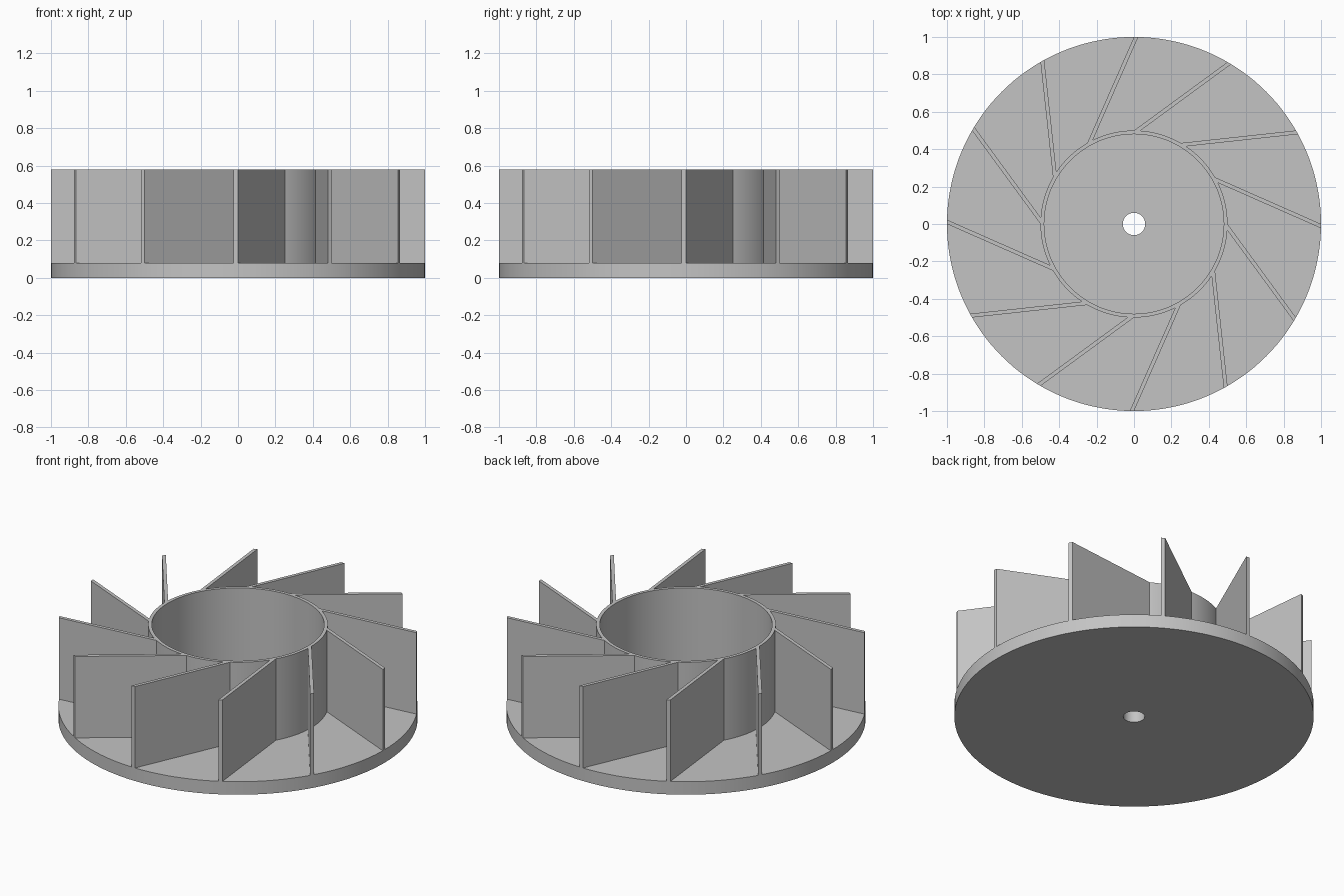
import bpy
import bmesh
from math import cos, sin, pi, sqrt, radians
from mathutils import Vector, Matrix

cube = bpy.data.objects.get("Cube")
if cube:
    bpy.data.objects.remove(cube, do_unlink=True)

BASE_TOP, TOP = 0.08, 0.58
RIM, HUB_OUT, HUB_IN, BORE = 1.0, 0.5, 0.48, 0.06
BLADES, THICK, SEGMENTS = 12, 0.021, 144

grey = bpy.data.materials.new("plain grey")
grey.use_nodes = True
colour = (0.55, 0.55, 0.55, 1)
grey.diffuse_color = colour
grey.node_tree.nodes["Principled BSDF"].inputs["Base Color"].default_value = colour


def make_object(name, bm, smooth=False):
    bmesh.ops.recalc_face_normals(bm, faces=bm.faces)
    mesh = bpy.data.meshes.new(name)
    bm.to_mesh(mesh)
    bm.free()
    mesh.materials.append(grey)
    obj = bpy.data.objects.new(name, mesh)
    bpy.context.collection.objects.link(obj)
    if smooth:
        bpy.ops.object.select_all(action='DESELECT')
        obj.select_set(True)
        bpy.context.view_layer.objects.active = obj
        bpy.ops.object.shade_smooth_by_angle(angle=radians(30))
    return obj


def tube(name, inner, outer, bottom, top):
    """Rectangular section turned about the z axis."""
    bm = bmesh.new()
    section = [(inner, bottom), (outer, bottom), (outer, top), (inner, top)]
    rings = []
    for i in range(SEGMENTS):
        a = 2 * pi * i / SEGMENTS
        rings.append([bm.verts.new((r * cos(a), r * sin(a), z)) for r, z in section])
    for i, ring in enumerate(rings):
        following = rings[(i + 1) % SEGMENTS]
        for j in range(4):
            k = (j + 1) % 4
            bm.faces.new((ring[j], following[j], following[k], ring[k]))
    return make_object(name, bm, smooth=True)


# Base plate with bore, and the hub wall standing on it
tube("base_plate", BORE, RIM, 0, BASE_TOP)
tube("hub_wall", HUB_IN, HUB_OUT, BASE_TOP, TOP)

# Slanted blade outline: both long sides run from the hub circle to the rim
tip = Vector((RIM, 0))
root = Vector((HUB_OUT * cos(pi / 6), HUB_OUT * sin(pi / 6)))
along = (tip - root).normalized()
side = Vector((along.y, -along.x))


def on_circle(offset, radius):
    """Point where the line shifted sideways by offset meets a circle."""
    start = root + side * offset
    b = start.dot(along)
    return start + along * (-b + sqrt(b * b - start.length_squared + radius * radius))


outline = [root, tip, on_circle(THICK, RIM), on_circle(THICK, HUB_OUT)]

# Blades repeated around the axis
for n in range(BLADES):
    bm = bmesh.new()
    face = bm.faces.new([bm.verts.new((p.x, p.y, BASE_TOP)) for p in outline])
    extruded = bmesh.ops.extrude_face_region(bm, geom=[face])["geom"]
    raised = [v for v in extruded if isinstance(v, bmesh.types.BMVert)]
    bmesh.ops.translate(bm, verts=raised, vec=(0, 0, TOP - BASE_TOP))
    bm.transform(Matrix.Rotation(2 * pi * n / BLADES, 4, 'Z'))
    make_object(f"blade_{n + 1}", bm)
